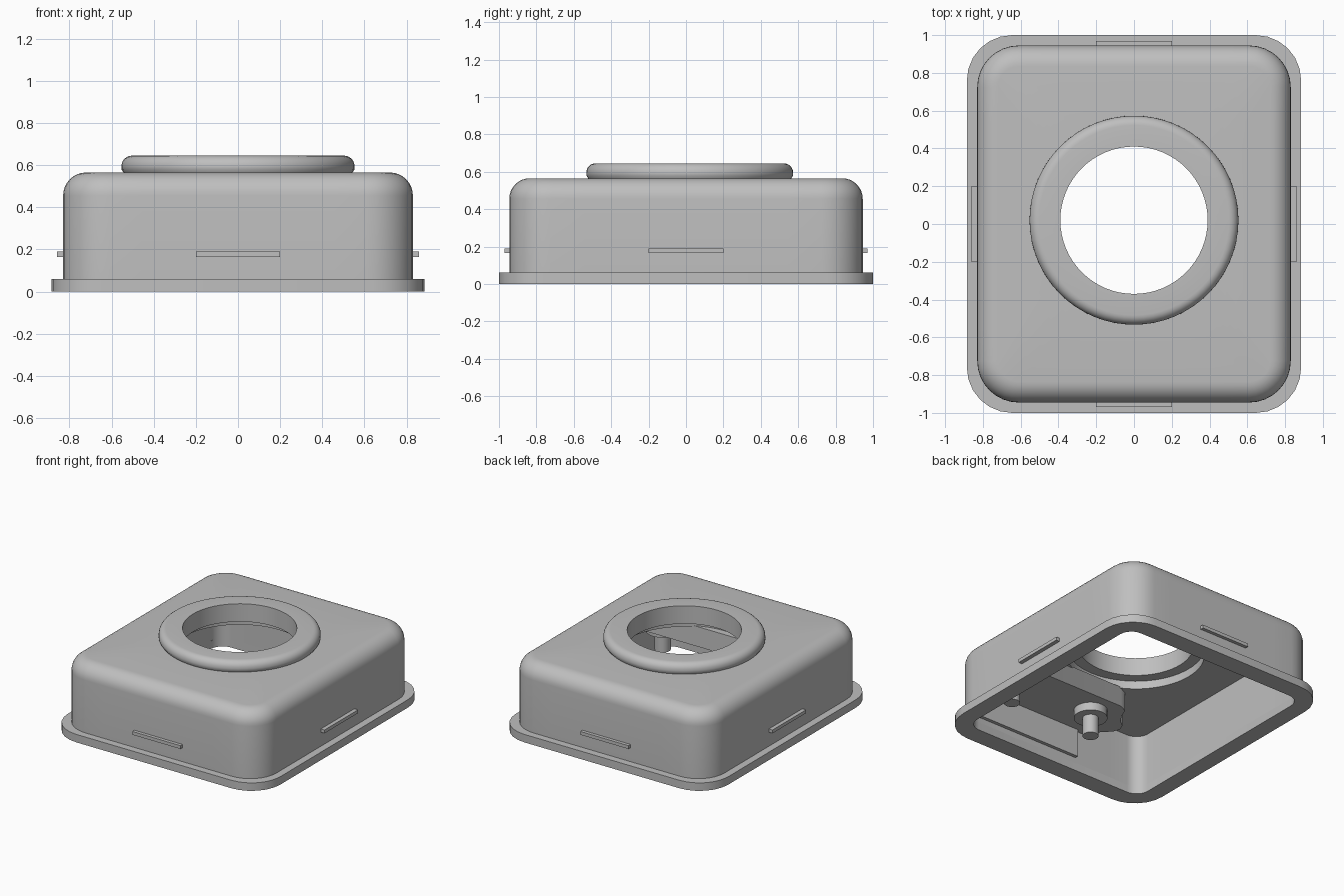
import bpy, bmesh, math

if "Cube" in bpy.data.objects:
    bpy.data.objects.remove(bpy.data.objects["Cube"], do_unlink=True)

grey = bpy.data.materials.new("plain grey")
grey.use_nodes = True
GREY = (0.52, 0.52, 0.52, 1)
grey.diffuse_color = GREY
grey.node_tree.nodes["Principled BSDF"].inputs["Base Color"].default_value = GREY


def finish(name, bm, angle=35):
    bmesh.ops.recalc_face_normals(bm, faces=bm.faces)
    me = bpy.data.meshes.new(name)
    bm.to_mesh(me)
    bm.free()
    ob = bpy.data.objects.new(name, me)
    bpy.context.collection.objects.link(ob)
    me.materials.append(grey)
    bpy.ops.object.select_all(action='DESELECT')
    ob.select_set(True)
    bpy.context.view_layer.objects.active = ob
    bpy.ops.object.shade_smooth_by_angle(angle=math.radians(angle))
    return ob


def rect(hx, hy, r, z, k=8, m=7):
    """Rounded rectangle: k steps per corner, m extra points per side."""
    pts = []
    for c in range(4):
        sx, sy = ((1, 1), (-1, 1), (-1, -1), (1, -1))[c]
        for i in range(k + 1):
            a = math.pi / 2 * (c + i / k)
            pts.append((sx * (hx - r) + r * math.cos(a), sy * (hy - r) + r * math.sin(a), z))
    out = []
    n = k + 1
    for i, p in enumerate(pts):
        out.append(p)
        if i % n == k:
            q = pts[(i + 1) % len(pts)]
            for j in range(1, m + 1):
                t = j / (m + 1)
                out.append((p[0] + (q[0] - p[0]) * t, p[1] + (q[1] - p[1]) * t, z))
    return out


def circle(r, z, k=8, m=7, cy=0.02):
    """Circle whose points line up with those of rect."""
    n = 4 * (k + 1 + m)
    angles = [math.pi / 4 + (i - k / 2) * 2 * math.pi / n for i in range(n)]
    return [(r * math.cos(a), cy + r * math.sin(a), z) for a in angles]


def loft(name, rings, angle=35):
    """Skin the rings into a closed loop, the last joining the first."""
    bm = bmesh.new()
    vs = [[bm.verts.new(p) for p in ring] for ring in rings]
    n = len(vs[0])
    for j, a in enumerate(vs):
        b = vs[(j + 1) % len(vs)]
        for i in range(n):
            bm.faces.new((a[i], a[(i + 1) % n], b[(i + 1) % n], b[i]))
    return finish(name, bm, angle)


def prism(name, outline, z0, z1):
    bm = bmesh.new()
    f = bm.faces.new([bm.verts.new((x, y, z0)) for x, y in outline])
    top = bmesh.ops.extrude_face_region(bm, geom=[f])
    for v in top["geom"]:
        if isinstance(v, bmesh.types.BMVert):
            v.co.z = z1
    return finish(name, bm)


def box(name, x0, x1, y0, y1, z0, z1):
    return prism(name, [(x0, y0), (x1, y0), (x1, y1), (x0, y1)], z0, z1)


def cylinder(name, x, y, r, z0, z1, n=32):
    return prism(name, [(x + r * math.cos(i * 2 * math.pi / n), y + r * math.sin(i * 2 * math.pi / n))
                        for i in range(n)], z0, z1)


# Base flange around the open underside
loft("base_flange", [
    rect(0.885, 1.0, 0.24, 0.0, 6, 0), rect(0.885, 1.0, 0.24, 0.06, 6, 0),
    rect(0.76, 0.86, 0.10, 0.06, 6, 0), rect(0.76, 0.86, 0.10, 0.0, 6, 0)])

# Hollow housing: outer wall, rounded shoulder, round opening, counterbore, inner wall
F = 0.11
rings = [rect(0.83, 0.945, 0.22, 0.055)]
for i in range(9):
    a = math.pi / 2 * i / 8
    d = F * (1 - math.cos(a))
    rings.append(rect(0.83 - d, 0.945 - d, 0.22 - d, 0.565 - F + F * math.sin(a)))
rings += [circle(0.39, 0.565), circle(0.39, 0.51), circle(0.47, 0.51), circle(0.47, 0.45),
          rect(0.76, 0.86, 0.10, 0.45), rect(0.76, 0.86, 0.10, 0.055)]
loft("housing", rings)

# Raised collar with a rounded outer rim
R = 0.05
rings = [circle(0.39, 0.56), circle(0.54, 0.56), circle(0.553, 0.58)]
for i in range(7):
    a = math.pi / 2 * i / 6
    rings.append(circle(0.553 - R * (1 - math.cos(a)), 0.645 - R + R * math.sin(a)))
rings.append(circle(0.39, 0.645))
loft("collar", rings, 40)

# Snap ridges on the four walls
for s, side in ((1, "left"), (-1, "right")):
    x0, x1 = sorted((s * 0.80, s * 0.86))
    box("snap_ridge_" + side, x0, x1, -0.2, 0.2, 0.165, 0.19)
for s, side in ((1, "back"), (-1, "front")):
    y0, y1 = sorted((s * 0.92, s * 0.97))
    box("snap_ridge_" + side, -0.2, 0.2, y0, y1, 0.165, 0.19)

# Mounting shelf under the ceiling, along the front wall
prism("mounting_shelf", [
    (0.77, -0.35), (0.69, -0.35), (0.65, -0.37), (0.60, -0.40), (-0.22, -0.40), (-0.28, -0.43),
    (-0.31, -0.50), (-0.35, -0.56), (-0.40, -0.60), (-0.42, -0.65), (-0.40, -0.70),
    (-0.24, -0.87), (0.77, -0.87)], 0.31, 0.46)

# Thickened pad on the inside of the front wall
box("wall_pad", -0.20, 0.77, -0.87, -0.835, 0.10, 0.46)

# Two studs, each a round boss with a pin
for x, side in ((0.60, "left"), (-0.10, "right")):
    cylinder("stud_boss_" + side, x, -0.58, 0.115, 0.25, 0.32)
    cylinder("stud_pin_" + side, x, -0.58, 0.055, 0.11, 0.26)
